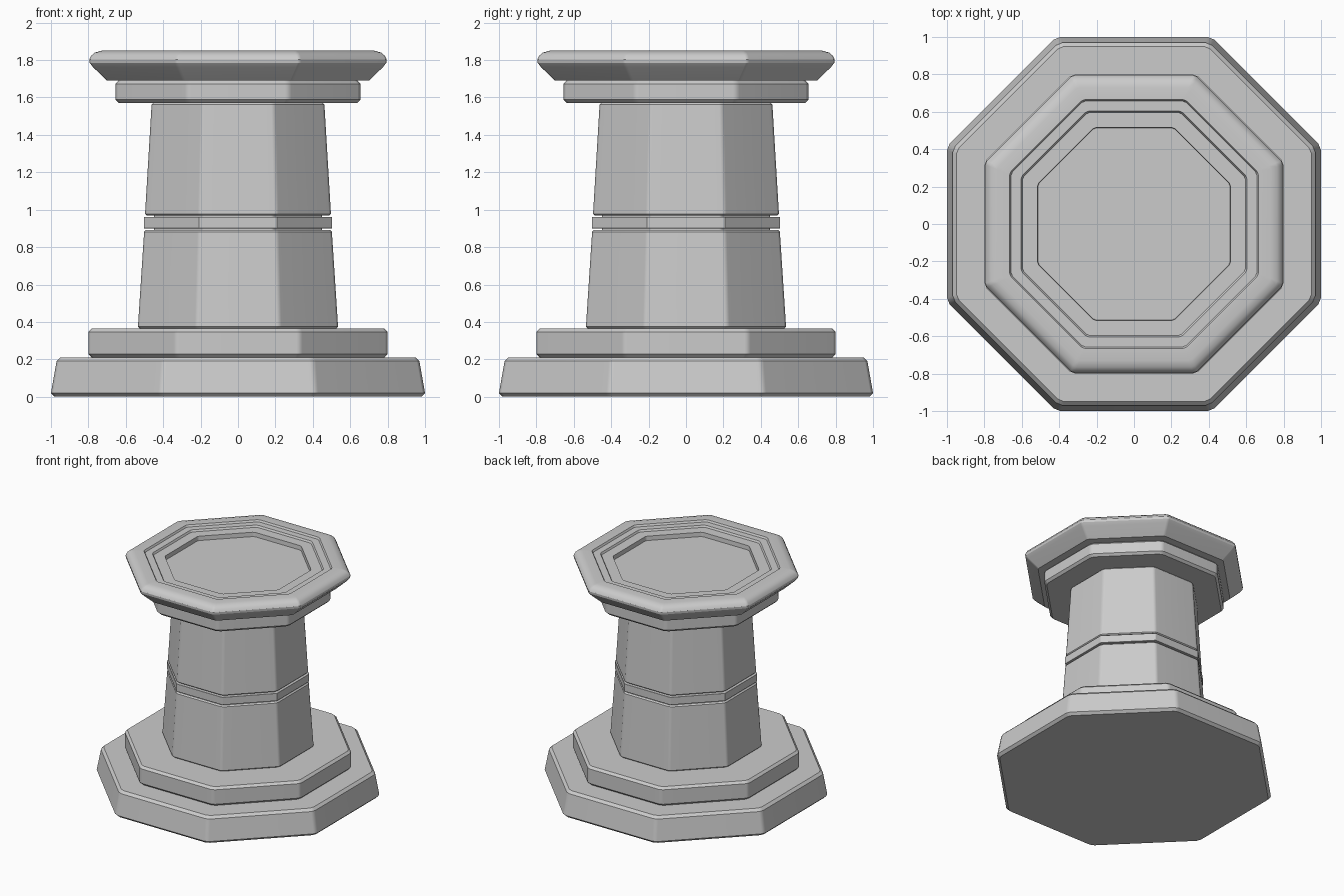
import bpy, math

cube = bpy.data.objects.get("Cube")
if cube:
    bpy.data.objects.remove(cube, do_unlink=True)

stone = bpy.data.materials.new("pale grey stone")
stone.use_nodes = True
GREY = (0.6, 0.6, 0.6, 1)
stone.diffuse_color = GREY
stone.node_tree.nodes["Principled BSDF"].inputs["Base Color"].default_value = GREY


def ring(apothem, z, cut):
    """Octagon with flats on the axes and every corner chamfered by cut."""
    half = apothem * math.tan(math.pi / 8) - cut
    points = []
    for i in range(8):
        a = i * math.pi / 4
        for t in (-half, half):
            points.append((apothem * math.cos(a) - t * math.sin(a),
                           apothem * math.sin(a) + t * math.cos(a), z))
    return points


def octagon_part(name, profile, cut):
    """Stack octagon rings along an (apothem, height) profile and cap both ends."""
    verts, faces, n = [], [], 16
    for apothem, z in profile:
        verts += ring(apothem, z, cut)
    for r in range(len(profile) - 1):
        for i in range(n):
            j = (i + 1) % n
            faces.append((r * n + i, r * n + j, (r + 1) * n + j, (r + 1) * n + i))
    faces.append(tuple(reversed(range(n))))
    faces.append(tuple(range(len(verts) - n, len(verts))))
    mesh = bpy.data.meshes.new(name)
    mesh.from_pydata(verts, [], faces)
    mesh.materials.append(stone)
    obj = bpy.data.objects.new(name, mesh)
    bpy.context.collection.objects.link(obj)
    # Flat main faces with softened chamfers
    bpy.ops.object.select_all(action='DESELECT')
    obj.select_set(True)
    bpy.context.view_layer.objects.active = obj
    bpy.ops.object.shade_smooth_by_angle(angle=math.radians(30))
    weighted = obj.modifiers.new("flat_face_normals", 'WEIGHTED_NORMAL')
    weighted.keep_sharp = True
    return obj


def slab(name, low, high, z0, z1, edge, cut):
    """Octagonal block with chamfered top and bottom edges."""
    return octagon_part(name, [(low - edge, z0), (low, z0 + edge),
                               (high, z1 - edge), (high - edge, z1)], cut)


# Stepped foot
slab("base_plinth", 1.0, 0.97, 0, 0.21, 0.02, 0.02)
slab("base_step", 0.80, 0.80, 0.21, 0.365, 0.018, 0.018)

# Tapered column, split by a narrow band
slab("lower_column", 0.535, 0.502, 0.365, 0.892, 0.01, 0.015)
slab("column_core", 0.45, 0.45, 0.85, 1.0, 0.005, 0.01)
slab("column_band", 0.502, 0.502, 0.9, 0.962, 0.001, 0.001)
slab("upper_column", 0.497, 0.462, 0.97, 1.57, 0.008, 0.015)

# Capital block
slab("capital_block", 0.655, 0.655, 1.57, 1.69, 0.018, 0.02)

# Flared cap with a stepped recess in its top
octagon_part("cap", [
    (0.70, 1.69), (0.775, 1.762), (0.793, 1.785), (0.795, 1.803),
    (0.785, 1.823), (0.765, 1.84), (0.73, 1.85),
    (0.665, 1.85), (0.657, 1.835), (0.605, 1.835),
    (0.597, 1.82), (0.516, 1.82), (0.514, 1.785)], 0.012)
